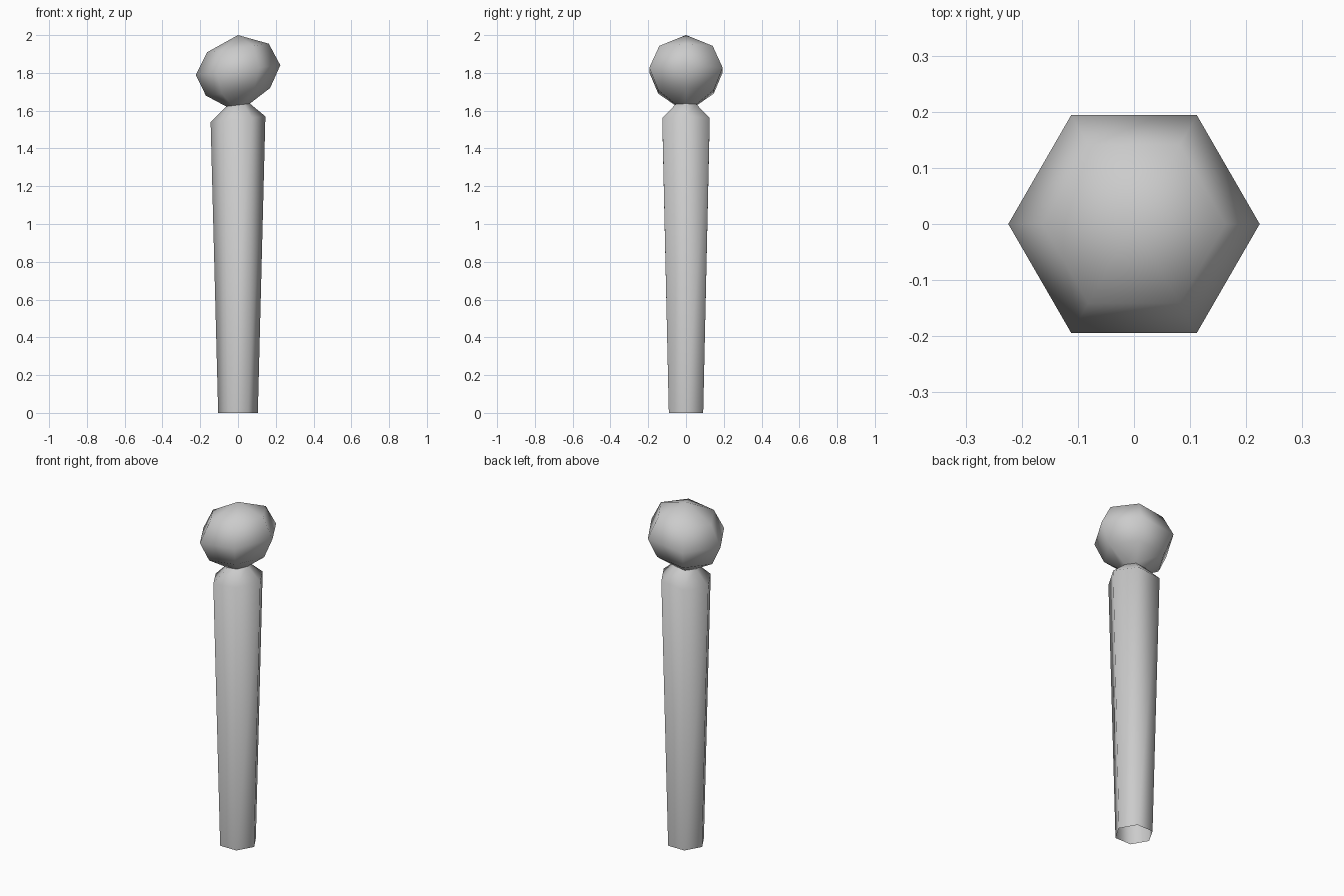
import bpy, bmesh
from math import cos, sin, pi, radians

if "Cube" in bpy.data.objects:
    bpy.data.objects.remove(bpy.data.objects["Cube"])

SIDES = 6
# (radius, centre height, sideways slope) from foot to crown
PROFILE = [
    (0.105, 0.0, 0.0),
    (0.145, 1.555, 0.10),
    (0.063, 1.63, 0.12),
    (0.17, 1.70, 0.118),
    (0.224, 1.815, 0.114),
    (0.163, 1.932, 0.138),
]

bm = bmesh.new()


def ring(r, z, slope):
    pts = [(r * cos(2 * pi * i / SIDES), r * sin(2 * pi * i / SIDES)) for i in range(SIDES)]
    return [bm.verts.new((x, y, z + slope * x)) for x, y in pts]


# Tapered post, shoulder, neck and ball head (the foot is left open)
rings = [ring(*p) for p in PROFILE]
for a, b in zip(rings, rings[1:]):
    for i in range(SIDES):
        j = (i + 1) % SIDES
        bm.faces.new((a[i], a[j], b[j], b[i]))

# Crown of the head
tip = bm.verts.new((0, 0, 2.0))
for i in range(SIDES):
    bm.faces.new((rings[-1][i], rings[-1][(i + 1) % SIDES], tip))

mesh = bpy.data.meshes.new("round_headed_post")
bm.to_mesh(mesh)
bm.free()
post = bpy.data.objects.new("round_headed_post", mesh)
bpy.context.collection.objects.link(post)

# Smooth sides with a crisp neck
bpy.context.view_layer.objects.active = post
post.select_set(True)
bpy.ops.object.shade_smooth_by_angle(angle=radians(75))
